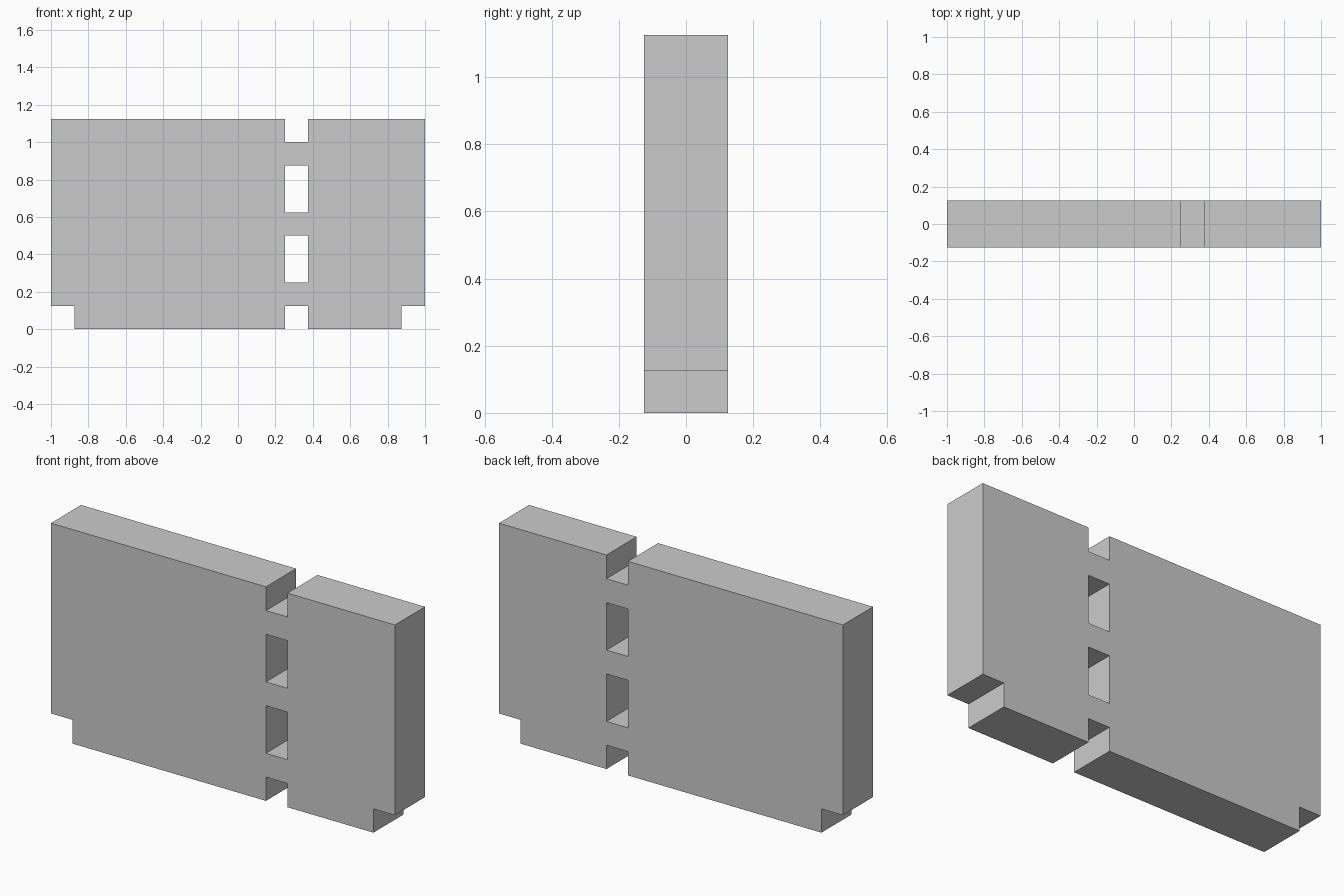
import bpy, bmesh
from math import pi

if "Cube" in bpy.data.objects:
    bpy.data.objects.remove(bpy.data.objects["Cube"])

U = 0.125                      # module: all sizes are multiples of this
H = 9 * U                      # panel height
SLOT_L, SLOT_R = 2 * U, 3 * U  # vertical slot edges


def rect(x0, z0, x1, z1):
    return [(x0, z0), (x1, z0), (x1, z1), (x0, z1)]


# Outline: notched bottom corners, slot open at bottom and top
outline = [
    (-7 * U, 0), (SLOT_L, 0), (SLOT_L, U), (SLOT_R, U), (SLOT_R, 0),
    (7 * U, 0), (7 * U, U), (1, U), (1, H),
    (SLOT_R, H), (SLOT_R, 8 * U), (SLOT_L, 8 * U), (SLOT_L, H),
    (-1, H), (-1, U), (-7 * U, U),
]
# Two windows left between the three bridging tabs
windows = [rect(SLOT_L, z, SLOT_R, z + 2 * U) for z in (2 * U, 5 * U)]

# Filled 2D curve extruded to the panel thickness
curve = bpy.data.curves.new("slotted_panel", 'CURVE')
curve.dimensions = '2D'
curve.fill_mode = 'BOTH'
curve.extrude = U
for loop in [outline] + windows:
    spline = curve.splines.new('POLY')
    spline.points.add(len(loop) - 1)
    for point, (x, z) in zip(spline.points, loop):
        point.co = (x, z, 0, 1)
    spline.use_cyclic_u = True

panel = bpy.data.objects.new("slotted_panel", curve)
bpy.context.collection.objects.link(panel)
panel.rotation_euler.x = pi / 2
bpy.context.view_layer.objects.active = panel
panel.select_set(True)
bpy.ops.object.convert(target='MESH')
bpy.ops.object.transform_apply(location=False, rotation=True, scale=False)

# Weld caps to the sides and keep every face flat
panel = bpy.context.object
bm = bmesh.new()
bm.from_mesh(panel.data)
bmesh.ops.remove_doubles(bm, verts=bm.verts, dist=1e-4)
bmesh.ops.recalc_face_normals(bm, faces=bm.faces)
for face in bm.faces:
    face.smooth = False
bm.to_mesh(panel.data)
bm.free()
